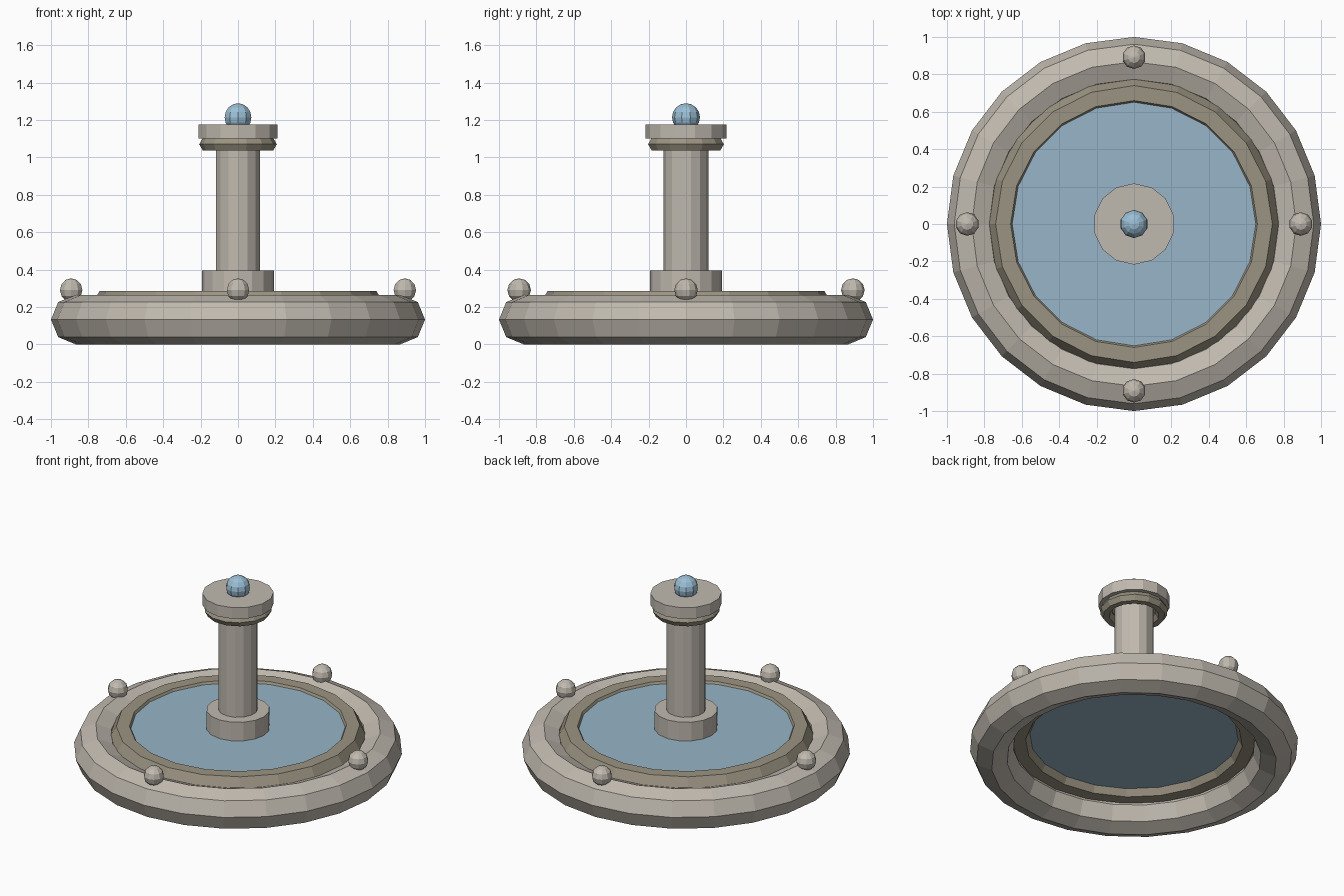
import bpy
from math import cos, sin, tau

cube = bpy.data.objects.get("Cube")
if cube:
    bpy.data.objects.remove(cube)


def material(name, color):
    mat = bpy.data.materials.new(name)
    mat.use_nodes = True
    mat.diffuse_color = (*color, 1)
    mat.node_tree.nodes["Principled BSDF"].inputs["Base Color"].default_value = (*color, 1)
    return mat


stone = material("pale stone", (0.53, 0.49, 0.43))
trim = material("olive stone", (0.33, 0.295, 0.225))
water = material("water blue", (0.31, 0.46, 0.57))
spray = material("spray blue", (0.33, 0.52, 0.67))


def finish(name, mat):
    obj = bpy.context.object
    obj.name = obj.data.name = name
    obj.data.materials.append(mat)
    return obj


def drum(name, mat, radius, bottom, top, sides):
    bpy.ops.mesh.primitive_cylinder_add(vertices=sides, radius=radius, depth=top - bottom,
                                        location=(0, 0, (bottom + top) / 2))
    return finish(name, mat)


def ring(name, mat, major, minor, z, sides, minor_sides):
    bpy.ops.mesh.primitive_torus_add(major_radius=major, minor_radius=minor, location=(0, 0, z),
                                     major_segments=sides, minor_segments=minor_sides)
    return finish(name, mat)


def ball(name, mat, radius, location, rings):
    bpy.ops.mesh.primitive_uv_sphere_add(segments=10, ring_count=rings, radius=radius,
                                         location=location)
    return finish(name, mat)


# Basin: wide outer wall, inner rim and the water held inside it
ring("basin_wall", stone, 0.8675, 0.1325, 0.1325, 24, 8)
ring("basin_rim", trim, 0.70, 0.08, 0.216, 20, 6)
drum("water_surface", water, 0.655, 0.19, 0.27, 20)

# Central pillar with its foot, collar and cap
drum("pillar_foot", stone, 0.193, 0.23, 0.395, 16)
drum("pillar_shaft", stone, 0.12, 0.25, 1.12, 14)
ring("pillar_collar", trim, 0.17, 0.0375, 1.07, 14, 6)
drum("pillar_cap", stone, 0.217, 1.10, 1.175, 14)
ball("spout_ball", spray, 0.075, (0, 0, 1.214), 8)

# Four ornaments on the basin wall
for i, side in enumerate(("left", "back", "right", "front")):
    a = tau * i / 4
    ball("ornament_" + side, stone, 0.063, (0.892 * cos(a), 0.892 * sin(a), 0.29), 6)
